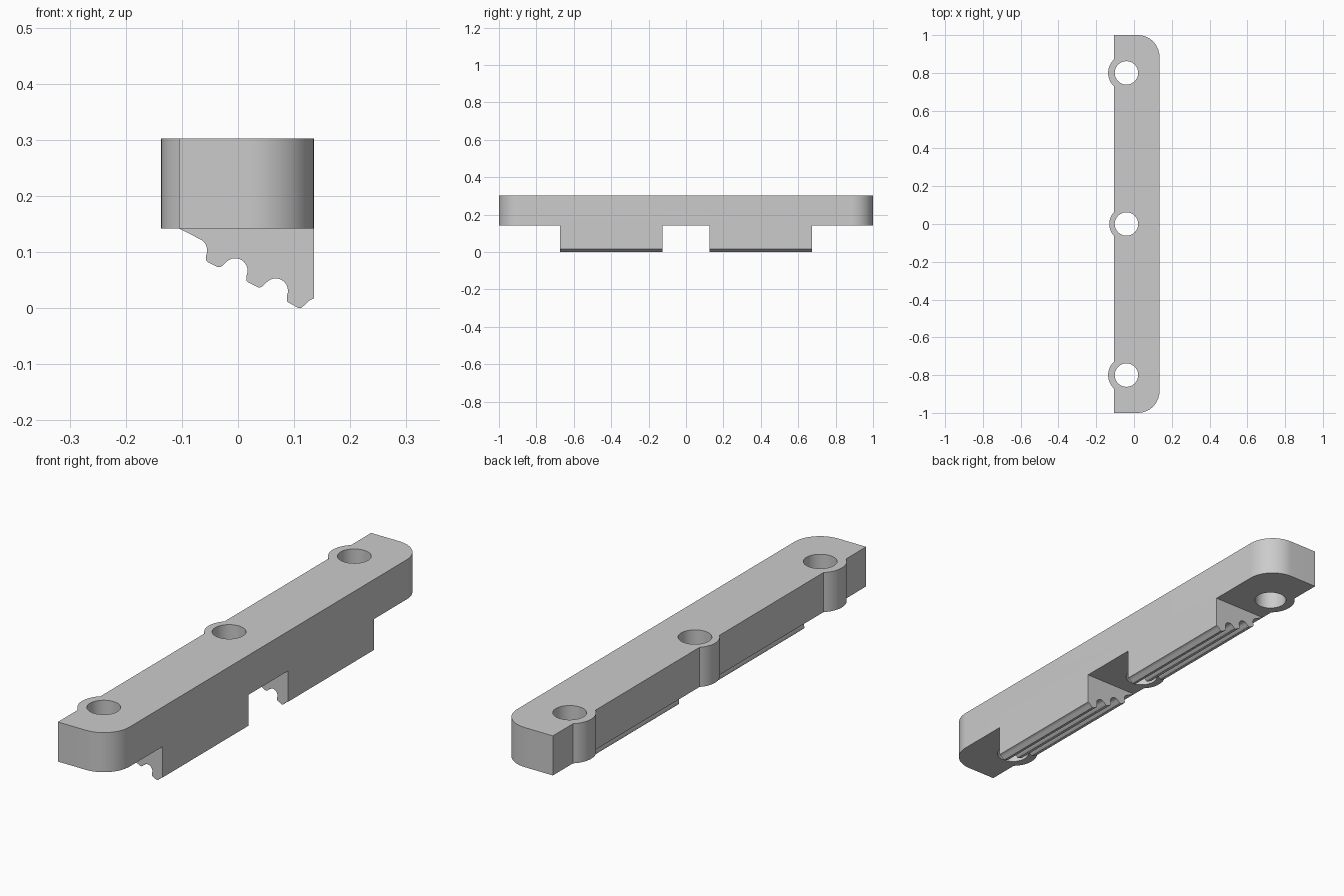
import bpy, bmesh
from math import radians, cos, sin, acos, degrees

if "Cube" in bpy.data.objects:
    bpy.data.objects.remove(bpy.data.objects["Cube"], do_unlink=True)

LEFT, RIGHT, BASE, TOP = -0.105, 0.135, 0.142, 0.302
HOLE_X, HOLE_R, CORNER = -0.04, 0.062, 0.115
BOSSES = [(0.8, 0.097), (0.0, 0.091), (-0.8, 0.097)]   # y position, radius

grey = bpy.data.materials.new("plain grey")
grey.use_nodes = True
colour = (0.6, 0.6, 0.6, 1)
grey.diffuse_color = colour
grey.node_tree.nodes["Principled BSDF"].inputs["Base Color"].default_value = colour


def arc(cx, cy, r, start, end, steps):
    angles = [radians(start + (end - start) * i / steps) for i in range(steps + 1)]
    return [(cx + r * cos(a), cy + r * sin(a)) for a in angles]


def extrude(name, points, offset):
    """Closed outline of 3D points swept along an offset."""
    bm = bmesh.new()
    face = bm.faces.new([bm.verts.new(p) for p in points])
    swept = bmesh.ops.extrude_face_region(bm, geom=[face])["geom"]
    bmesh.ops.translate(bm, vec=offset,
                        verts=[v for v in swept if isinstance(v, bmesh.types.BMVert)])
    bmesh.ops.recalc_face_normals(bm, faces=bm.faces)
    mesh = bpy.data.meshes.new(name)
    bm.to_mesh(mesh)
    bm.free()
    mesh.materials.append(grey)
    obj = bpy.data.objects.new(name, mesh)
    bpy.context.collection.objects.link(obj)
    return obj


def combine(target, other, operation):
    """Boolean that is applied at once, removing the second object."""
    bpy.context.view_layer.objects.active = target
    mod = target.modifiers.new("combine", 'BOOLEAN')
    mod.operation, mod.object, mod.solver = operation, other, 'EXACT'
    bpy.ops.object.modifier_apply(modifier=mod.name)
    bpy.data.objects.remove(other, do_unlink=True)


# Bar outline: rounded corners on one long side, round bosses on the other
outline = arc(RIGHT - CORNER, -1 + CORNER, CORNER, -90, 0, 16)
outline += arc(RIGHT - CORNER, 1 - CORNER, CORNER, 0, 90, 16)
outline.append((LEFT, 1))
for y, r in BOSSES:
    half = degrees(acos((HOLE_X - LEFT) / r))
    outline += arc(HOLE_X, y, r, 180 - half, 180 + half, 14)
outline.append((LEFT, -1))
bar = extrude("clamp_bar", [(x, y, BASE) for x, y in outline], (0, 0, TOP - BASE))

# Screw holes
for y, _ in BOSSES:
    ring = arc(HOLE_X, y, HOLE_R, 0, 360, 48)[:-1]
    cutter = extrude("hole_cutter", [(x, v, BASE - 0.1) for x, v in ring], (0, 0, 0.4))
    combine(bar, cutter, 'DIFFERENCE')

# Stepped jaw profile: round grooves parted by slanted teeth
GROOVE_R = 0.022
profile = [(RIGHT, BASE), (LEFT, BASE)]
for i in range(3):
    cx, cz = -0.077 + 0.072 * i, 0.103 - 0.036 * i
    profile += arc(cx, cz, GROOVE_R, 60 if i == 0 else 140, -22, 14)
    profile += [(cx + dx, cz + dz) for dx, dz in
                [(0.020, -0.018), (0.023, -0.021), (0.041, -0.030),
                 (0.045, -0.030), (0.050, -0.027)]]
profile += arc(0.139, -0.005, GROOVE_R, 140, 100.5, 4)[:-1] + [(RIGHT, 0.0172)]
lowest = min(z for _, z in profile)
profile = [(x, z - lowest if z == lowest else z) for x, z in profile]

# Two grooved jaws under the bar
for start in (-0.674, 0.125):
    jaw = extrude("grooved_jaw", [(x, start, z) for x, z in profile], (0, 0.549, 0))
    combine(bar, jaw, 'UNION')

# Merge coplanar faces and smooth the round surfaces
bm = bmesh.new()
bm.from_mesh(bar.data)
bmesh.ops.remove_doubles(bm, verts=bm.verts, dist=0.00005)
bmesh.ops.dissolve_limit(bm, angle_limit=radians(0.5), verts=bm.verts, edges=bm.edges)
bm.to_mesh(bar.data)
bm.free()
bpy.ops.object.select_all(action='DESELECT')
bar.select_set(True)
bpy.context.view_layer.objects.active = bar
bpy.ops.object.shade_smooth_by_angle(angle=radians(30))
